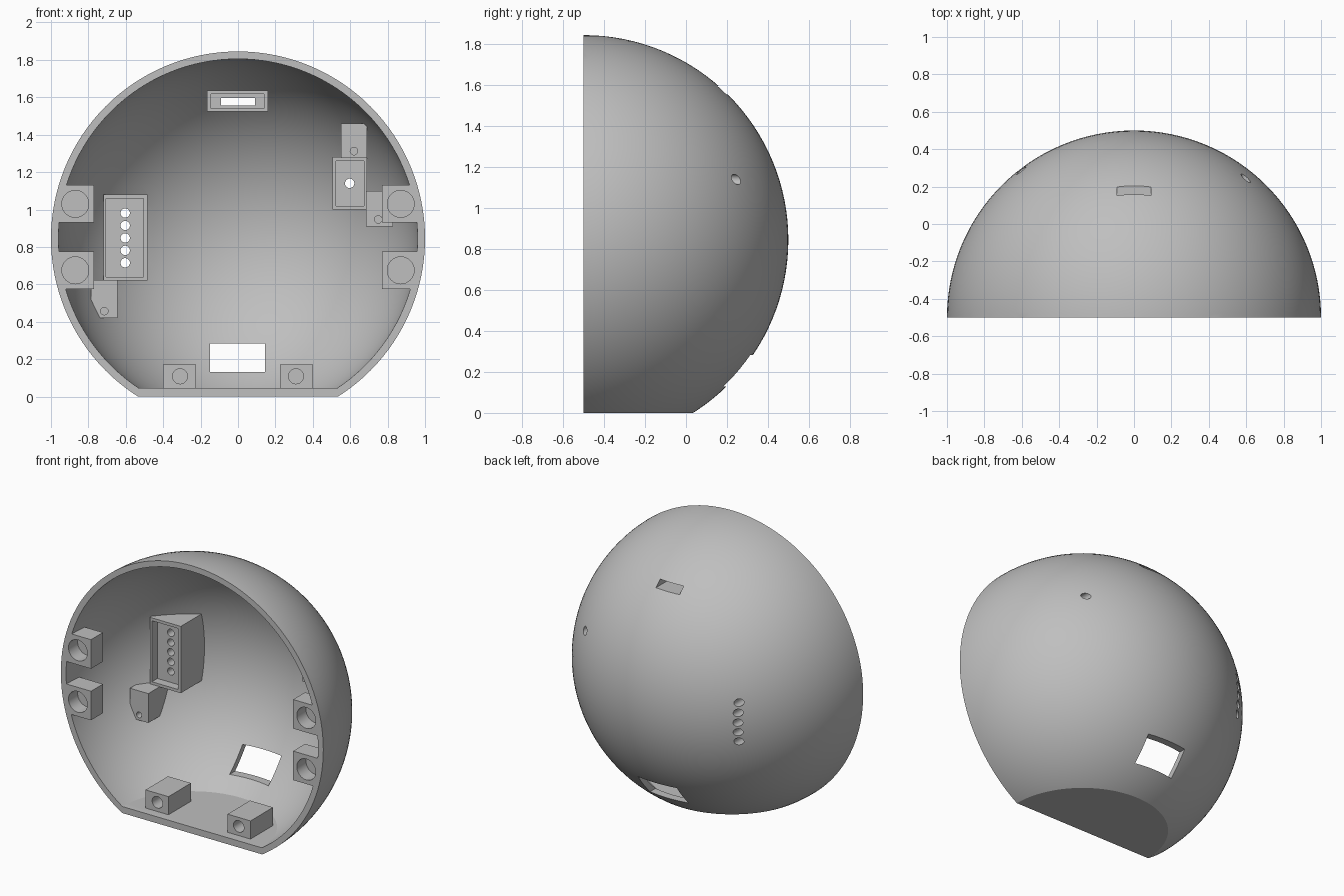
import bpy, bmesh, math
from mathutils import Matrix

if "Cube" in bpy.data.objects:
    bpy.data.objects.remove(bpy.data.objects["Cube"], do_unlink=True)

FRONT = -0.5      # y of the open rim; depths below are measured from it
CENTRE_Z = 0.845  # height of the sphere centre


def make(name, bm):
    bmesh.ops.recalc_face_normals(bm, faces=bm.faces)
    mesh = bpy.data.meshes.new(name)
    bm.to_mesh(mesh)
    bm.free()
    obj = bpy.data.objects.new(name, mesh)
    bpy.context.collection.objects.link(obj)
    return obj


def ball(name, radius):
    bm = bmesh.new()
    bmesh.ops.create_uvsphere(bm, u_segments=128, v_segments=64, radius=radius,
                              matrix=Matrix.Translation((0, FRONT, CENTRE_Z)))
    return make(name, bm)


def box(name, x, d, z):
    bm = bmesh.new()
    bmesh.ops.create_cube(bm, size=1)
    for v in bm.verts:
        for i, (lo, hi) in enumerate((x, (FRONT + d[0], FRONT + d[1]), z)):
            v.co[i] = lo if v.co[i] < 0 else hi
    return make(name, bm)


def drill(name, x, z, radius, d):
    bm = bmesh.new()
    place = Matrix.Translation((x, FRONT + (d[0] + d[1]) / 2, z)) @ Matrix.Rotation(math.pi / 2, 4, 'X')
    bmesh.ops.create_cone(bm, cap_ends=True, segments=32, radius1=radius, radius2=radius,
                          depth=d[1] - d[0], matrix=place)
    return make(name, bm)


def boolean(target, tool, operation='DIFFERENCE'):
    mod = target.modifiers.new("cut", 'BOOLEAN')
    mod.operation = operation
    mod.solver = 'EXACT'
    mod.object = tool
    bpy.context.view_layer.objects.active = target
    bpy.ops.object.modifier_apply(modifier=mod.name)
    bpy.data.objects.remove(tool, do_unlink=True)


# Hollow space, with a flat floor; each mount is material left standing in it
cavity = ball("cavity", 0.96)
boolean(cavity, box("cavity_limits", (-2, 2), (-0.1, 2), (0.045, 3)), 'INTERSECT')

mounts = [
    ("row_housing", (-0.72, -0.485), (0.57, 1.3), (0.62, 1.08)),
    ("single_housing", (0.505, 0.69), (0.48, 1.3), (1.0, 1.28)),
    ("slot_housing", (-0.165, 0.16), (0.48, 1.3), (1.525, 1.635)),
    ("lower_tab", (-0.785, -0.645), (0.445, 1.3), (0.42, 0.622)),
    ("upper_tab", (0.55, 0.69), (0.3, 1.3), (1.275, 1.46)),
    ("side_tab", (0.685, 0.83), (0.42, 1.3), (0.91, 1.1)),
]
for side in (-1, 1):
    for z in (0.675, 1.03):
        mounts.append(("side_block", sorted((side * 0.77, side * 1.2)), (-0.3, 0.13), (z - 0.1, z + 0.1)))
    mounts.append(("foot_block", sorted((side * 0.225, side * 0.4)), (0.065, 0.31), (-0.2, 0.17)))
for mount in mounts:
    boolean(cavity, box(*mount))

# Outer shell: sphere cut flat at the front and underneath
shell = ball("half_dome_shell", 1.0)
boolean(shell, box("shell_limits", (-2, 2), (0, 2), (0, 3)), 'INTERSECT')
boolean(shell, cavity)

# Recesses and rectangular openings
for opening in [
    ("row_recess", (-0.705, -0.505), (0.4, 0.63), (0.64, 1.06)),
    ("single_recess", (0.525, 0.675), (0.4, 0.55), (1.02, 1.26)),
    ("slot_recess", (-0.145, 0.14), (0.4, 0.54), (1.54, 1.617)),
    ("slot", (-0.09, 0.09), (0.45, 1.3), (1.555, 1.597)),
    ("window", (-0.15, 0.145), (0.4, 1.3), (0.13, 0.283)),
]:
    boolean(shell, box(*opening))

# Round holes through the wall
for i in range(5):
    boolean(shell, drill("row_hole", -0.603, 0.715 + 0.0665 * i, 0.025, (0.5, 1.3)))
boolean(shell, drill("single_hole", 0.597, 1.14, 0.025, (0.45, 1.3)))

# Blind screw and magnet holes
for x, z, depth in ((-0.715, 0.457, 0.445), (0.62, 1.312, 0.3), (0.75, 0.947, 0.42)):
    boolean(shell, drill("tab_hole", x, z, 0.02, (depth - 0.05, depth + 0.08)))
for side in (-1, 1):
    for z in (0.675, 1.03):
        boolean(shell, drill("magnet_hole", side * 0.87, z, 0.072, (-0.1, 0.1)))
    boolean(shell, drill("foot_hole", side * 0.31, 0.108, 0.04, (0, 0.2)))

# Plain grey finish
grey = bpy.data.materials.new("plain_grey")
grey.use_nodes = True
colour = (0.52, 0.52, 0.52, 1)
grey.diffuse_color = colour
grey.node_tree.nodes["Principled BSDF"].inputs["Base Color"].default_value = colour
shell.data.materials.clear()
shell.data.materials.append(grey)
for face in shell.data.polygons:
    face.material_index = 0

bpy.ops.object.select_all(action='DESELECT')
shell.select_set(True)
bpy.context.view_layer.objects.active = shell
bpy.ops.object.shade_smooth_by_angle(angle=math.radians(30))
